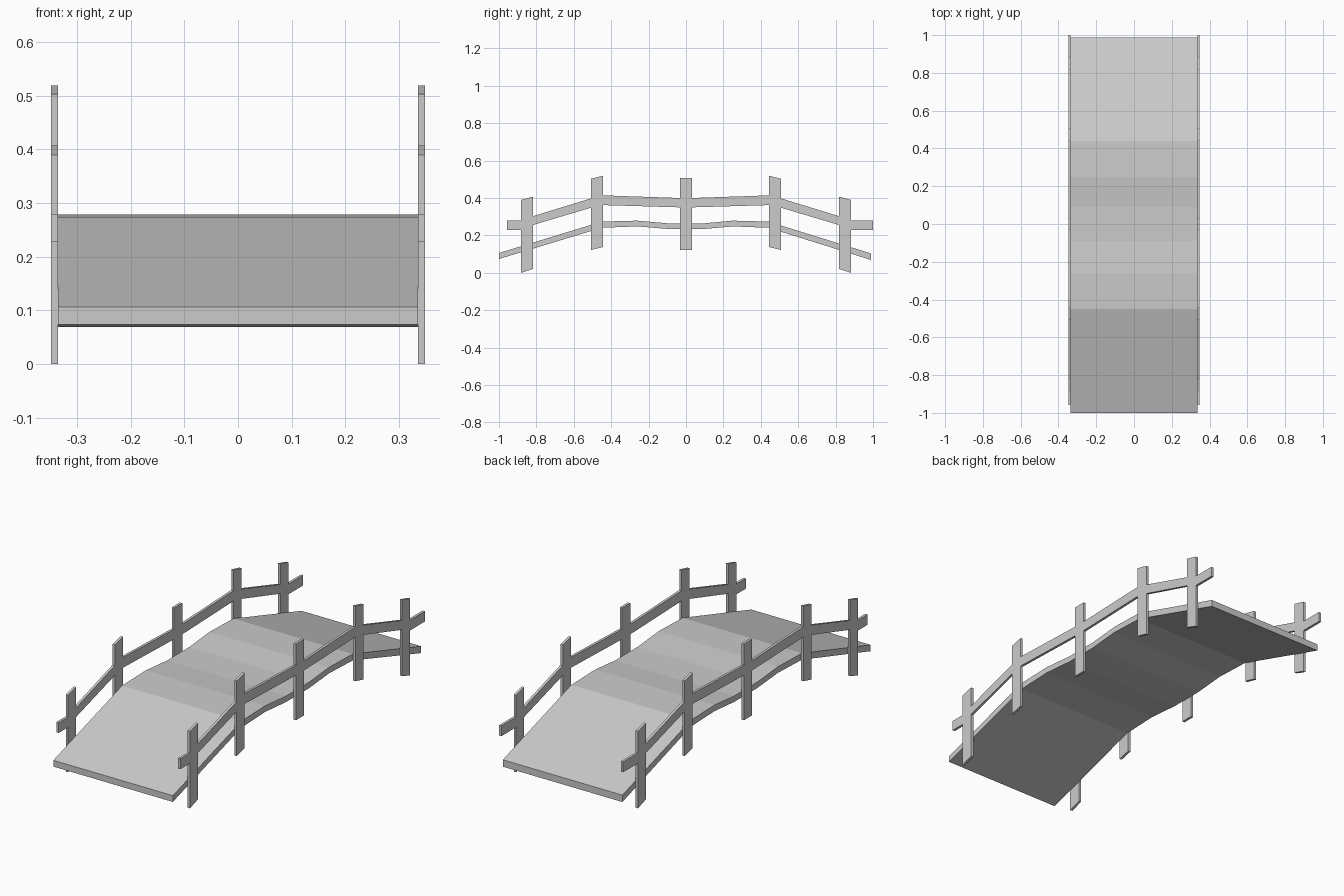
import bpy, bmesh
from mathutils import Vector

if "Cube" in bpy.data.objects:
    bpy.data.objects.remove(bpy.data.objects["Cube"])


def extrude_profile(name, quads, x0, x1):
    """Weld (y, z) quads into one flat outline and extrude it along x."""
    bm = bmesh.new()
    for q in quads:
        bm.faces.new([bm.verts.new((x0, y, z)) for y, z in q])
    bmesh.ops.remove_doubles(bm, verts=bm.verts[:], dist=1e-4)
    bmesh.ops.solidify
    res = bmesh.ops.extrude_face_region(bm, geom=bm.faces[:], use_keep_orig=True)
    moved = [g for g in res["geom"] if isinstance(g, bmesh.types.BMVert)]
    bmesh.ops.translate(bm, verts=moved, vec=Vector((x1 - x0, 0, 0)))
    bmesh.ops.recalc_face_normals(bm, faces=bm.faces[:])
    mesh = bpy.data.meshes.new(name)
    bm.to_mesh(mesh)
    bm.free()
    obj = bpy.data.objects.new(name, mesh)
    bpy.context.collection.objects.link(obj)
    return obj


def strip(stations):
    """Quads between neighbouring (y, low, high) stations."""
    return [[(a[0], a[1]), (b[0], b[1]), (b[0], b[2]), (a[0], a[2])]
            for a, b in zip(stations, stations[1:])]


# Arched walkway with a slight dip in the middle
deck = [(-1.0, 0.078, 0.11), (-0.45, 0.245, 0.278), (-0.26, 0.252, 0.283),
        (-0.09, 0.238, 0.268), (0.09, 0.238, 0.268), (0.25, 0.252, 0.283),
        (0.44, 0.245, 0.278), (0.988, 0.073, 0.108)]
extrude_profile("deck", strip(deck), -0.335, 0.335)

# Railing stations: y, post bottom, rail bottom, rail top, post top
half = [(0.033, 0.126, 0.354, 0.404, 0.512),
        (0.443, 0.142, 0.366, 0.418, 0.523),
        (0.508, 0.126, 0.352, 0.402, 0.507),
        (0.817, 0.025, 0.26, 0.307, 0.411),
        (0.882, 0.004, 0.232, 0.284, 0.394)]
stations = [(-s[0],) + s[1:] for s in reversed(half)] + half

# Continuous handrail, level at both ends
rail = [(-0.957, 0.232, 0.284)] + [(s[0], s[2], s[3]) for s in stations]
rail.append((1.0, 0.232, 0.284))
quads = strip(rail)

# Posts below and above the rail
for a, b in zip(stations[::2], stations[1::2]):
    quads += strip([(a[0], a[1], a[2]), (b[0], b[1], b[2])])
    quads += strip([(a[0], a[3], a[4]), (b[0], b[3], b[4])])

for side, name in ((-1, "left_railing"), (1, "right_railing")):
    extrude_profile(name, quads, side * 0.335, side * 0.348)

# Rest the lowest posts on the ground
for obj in bpy.context.collection.objects:
    obj.location.z = -0.004
